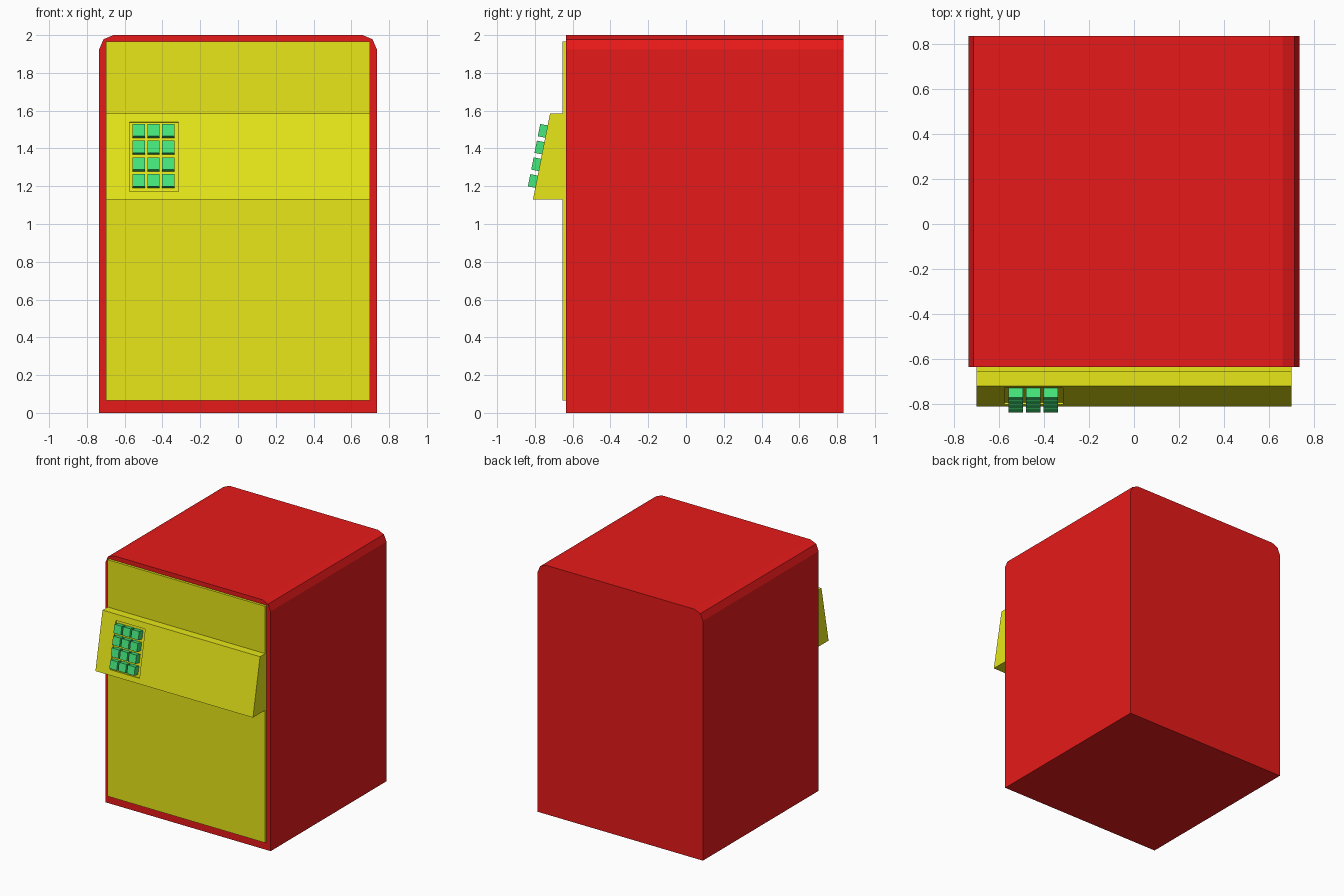
import bpy, math
from mathutils import Vector, Matrix

if "Cube" in bpy.data.objects:
    bpy.data.objects.remove(bpy.data.objects["Cube"])


def material(name, rgb):
    m = bpy.data.materials.new(name)
    m.diffuse_color = (*rgb, 1)
    m.use_nodes = True
    m.node_tree.nodes["Principled BSDF"].inputs["Base Color"].default_value = m.diffuse_color
    return m


RED = material("red", (0.8, 0.01, 0.01))
YELLOW = material("yellow", (0.8, 0.8, 0.01))
GREEN = material("green", (0.06, 0.8, 0.2))


def prism(name, profile, sweep, mat):
    """Closed prism from a planar outline swept along a vector."""
    n = len(profile)
    verts = [Vector(p) for p in profile]
    verts += [v + Vector(sweep) for v in verts]
    faces = [tuple(range(n)), tuple(range(2 * n - 1, n - 1, -1))]
    faces += [(i, i + n, (i + 1) % n + n, (i + 1) % n) for i in range(n)]
    mesh = bpy.data.meshes.new(name)
    mesh.from_pydata(verts, [], faces)
    mesh.materials.append(mat)
    obj = bpy.data.objects.new(name, mesh)
    bpy.context.collection.objects.link(obj)
    return fix_normals(obj)


def fix_normals(obj):
    import bmesh
    bm = bmesh.new()
    bm.from_mesh(obj.data)
    bmesh.ops.recalc_face_normals(bm, faces=bm.faces)
    bm.to_mesh(obj.data)
    bm.free()
    return obj


# Cabinet: rectangle with softened upper corners, swept front to back
half = [(0.735, 0), (0.735, 1.925), (0.712, 1.978), (0.66, 2.0)]
outline = half + [(-x, z) for x, z in reversed(half)]
prism("cabinet", [(x, -0.635, z) for x, z in outline], (0, 1.47, 0), RED)

# Front panel with sloped control ledge, one side profile swept across
Z0, Z1, Y0, Y1 = 1.13, 1.585, -0.81, -0.72
side = [(-0.635, 0.065), (-0.655, 0.065), (-0.655, Z0), (Y0, Z0),
        (Y1, Z1), (-0.655, Z1), (-0.655, 1.965), (-0.635, 1.965)]
panel = prism("front_panel", [(-0.7, y, z) for y, z in side], (1.4, 0, 0), YELLOW)

# Local frame of the slope: x across, y into the ledge, z up the slope
tilt = math.atan2(Y1 - Y0, Z1 - Z0)


def slope_box(name, x, z, size, depth_centre, mat):
    """Box aligned with the slope, centred over slope height z."""
    w, d, h = (s / 2 for s in size)
    box = prism(name, [(-w, -d, -h), (w, -d, -h), (w, -d, h), (-w, -d, h)],
                (0, 2 * d, 0), mat)
    y = Y0 + (z - Z0) * math.tan(tilt)
    box.matrix_world = (Matrix.Translation((x, y, z))
                        @ Matrix.Rotation(-tilt, 4, 'X')
                        @ Matrix.Translation((0, depth_centre, 0)))
    return box


# Shallow keypad recess
cutter = slope_box("recess_cutter", -0.445, 1.355, (0.26, 0.02, 0.375), 0, YELLOW)
cutter.hide_render = True
cutter.hide_set(True)
cut = panel.modifiers.new("recess", 'BOOLEAN')
cut.operation = 'DIFFERENCE'
cut.object = cutter
cut.solver = 'EXACT'

# Keypad buttons: 3 columns by 4 rows
for row in range(4):
    for col in range(3):
        slope_box(f"button_{row}_{col}", -0.525 + 0.0775 * col, 1.224 + 0.0885 * row,
                  (0.065, 0.05, 0.066), -0.015, GREEN)
